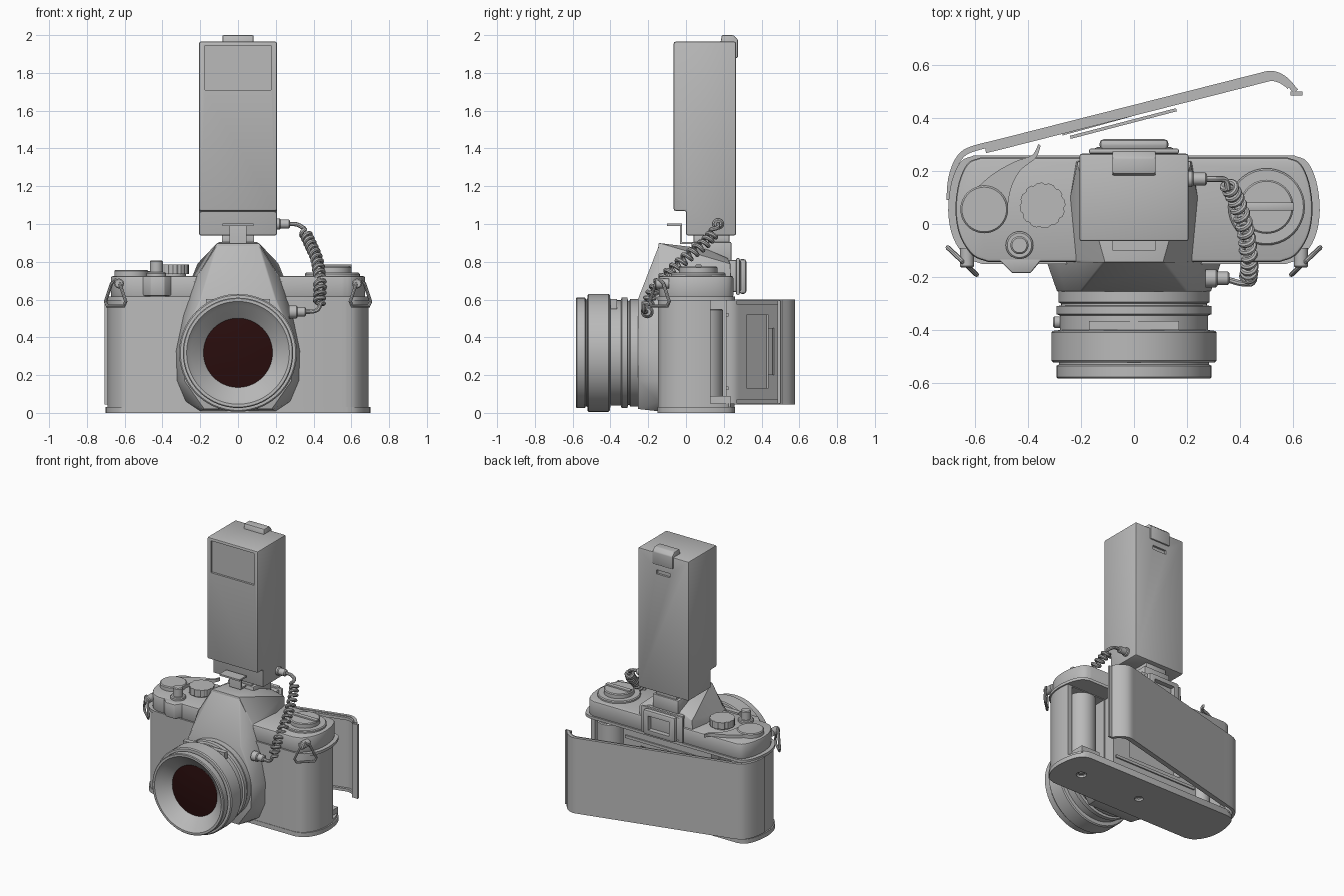
import bpy, bmesh, math
from mathutils import Vector

if "Cube" in bpy.data.objects:
    bpy.data.objects.remove(bpy.data.objects["Cube"])


def material(name, rgb):
    m = bpy.data.materials.new(name)
    m.diffuse_color = (*rgb, 1)
    m.use_nodes = True
    m.node_tree.nodes["Principled BSDF"].inputs["Base Color"].default_value = m.diffuse_color
    return m


GREY = material("grey", (0.49, 0.49, 0.49))
GLASS = material("dark_red_glass", (0.022, 0.004, 0.004))


def shade(ob, mat=GREY):
    ob.data.materials.clear()
    ob.data.materials.append(mat)
    bpy.ops.object.select_all(action='DESELECT')
    ob.select_set(True)
    bpy.context.view_layer.objects.active = ob
    bpy.ops.object.shade_smooth_by_angle(angle=math.radians(32))
    return ob


def finish(name, bm, mat=GREY, bevel=0.0):
    bmesh.ops.remove_doubles(bm, verts=bm.verts, dist=1e-5)
    bmesh.ops.recalc_face_normals(bm, faces=bm.faces)
    if bevel:
        edges = [e for e in bm.edges if len(e.link_faces) == 2 and e.calc_face_angle() > 0.6]
        bmesh.ops.bevel(bm, geom=edges, offset=bevel, segments=2, profile=0.5, affect='EDGES')
    me = bpy.data.meshes.new(name)
    bm.to_mesh(me)
    bm.free()
    ob = bpy.data.objects.new(name, me)
    bpy.context.collection.objects.link(ob)
    return shade(ob, mat)


def extrude(name, pts, t0, t1, axis='z', bevel=0.0):
    place = {'z': lambda a, b, t: (a, b, t), 'x': lambda a, b, t: (t, a, b),
             'y': lambda a, b, t: (a, t, b)}[axis]
    bm = bmesh.new()
    rings = [[bm.verts.new(place(a, b, t)) for a, b in pts] for t in (t0, t1)]
    n = len(pts)
    bm.faces.new(rings[0])
    bm.faces.new(rings[1])
    for i in range(n):
        j = (i + 1) % n
        bm.faces.new((rings[0][i], rings[0][j], rings[1][j], rings[1][i]))
    return finish(name, bm, GREY, bevel)


def box(name, x0, x1, y0, y1, z0, z1, bevel=0.0):
    return extrude(name, [(x0, y0), (x1, y0), (x1, y1), (x0, y1)], z0, z1, 'z', bevel)


def lathe(name, prof, centre, axis='z', mat=GREY, n=48):
    c = Vector(centre)
    bm = bmesh.new()
    rings = []
    for r, h in prof:
        ring = []
        for i in range(n):
            a = 2 * math.pi * i / n
            u, v = r * math.cos(a), r * math.sin(a)
            ring.append(bm.verts.new(c + Vector({'z': (u, v, h), 'y': (u, h, v), 'x': (h, u, v)}[axis])))
        rings.append(ring)
    for p, q in zip(rings, rings[1:]):
        for i in range(n):
            bm.faces.new((p[i], p[(i + 1) % n], q[(i + 1) % n], q[i]))
    return finish(name, bm, mat)


def disc(name, r, centre, h0, h1, axis='z', c=0.006, n=40):
    d = c if h1 > h0 else -c
    return lathe(name, [(0, h0), (r, h0), (r, h1 - d), (r - c, h1), (0, h1)], centre, axis, GREY, n)


def hull(name, pts):
    bm = bmesh.new()
    for x, y, z in pts:
        bm.verts.new((x, y, z))
        bm.verts.new((-x, y, z))
    bmesh.ops.convex_hull(bm, input=bm.verts)
    return finish(name, bm, GREY, 0.006)


def spline(pts, steps=5):
    p = [Vector(v).to_3d() for v in pts]
    p = [2 * p[0] - p[1]] + p + [2 * p[-1] - p[-2]]
    out = []
    for a, b, c, d in zip(p, p[1:], p[2:], p[3:]):
        for i in range(steps):
            t = i / steps
            out.append(0.5 * (2 * b + (c - a) * t + (2 * a - 5 * b + 4 * c - d) * t * t
                              + (3 * b - a - 3 * c + d) * t ** 3))
    return out + [p[-2]]


def ribbon(name, path, thick, z0, z1):
    left, right = [], []
    for i, p in enumerate(path):
        t = (path[min(i + 1, len(path) - 1)] - path[max(i - 1, 0)]).normalized()
        nrm = Vector((-t.y, t.x, 0)) * thick / 2
        left.append((p + nrm)[:2])
        right.append((p - nrm)[:2])
    return extrude(name, left + right[::-1], z0, z1)


def tube(name, pts, r, cyclic=False):
    cu = bpy.data.curves.new(name, 'CURVE')
    cu.dimensions = '3D'
    cu.bevel_depth, cu.bevel_resolution, cu.use_fill_caps = r, 2, True
    s = cu.splines.new('POLY')
    s.points.add(len(pts) - 1)
    for sp, p in zip(s.points, pts):
        sp.co = (*p, 1)
    s.use_cyclic_u = cyclic
    ob = bpy.data.objects.new(name, cu)
    bpy.context.collection.objects.link(ob)
    bpy.ops.object.select_all(action='DESELECT')
    ob.select_set(True)
    bpy.context.view_layer.objects.active = ob
    bpy.ops.object.convert(target='MESH')
    return shade(bpy.context.view_layer.objects.active)


def cut(ob, *cutters):
    for c in cutters:
        m = ob.modifiers.new("cut", 'BOOLEAN')
        m.operation, m.solver, m.object = 'DIFFERENCE', 'EXACT', c
        bpy.context.view_layer.objects.active = ob
        bpy.ops.object.modifier_apply(modifier=m.name)
        bpy.data.objects.remove(c)
    return shade(ob)


# body shell with open film chambers, base and top plates
half = [p[:2] for p in spline([(0.57, -0.15), (0.63, -0.125), (0.68, -0.05), (0.698, 0.05),
                               (0.685, 0.16), (0.65, 0.235), (0.6, 0.258)], 4)]


def outline(s=1.0):
    h = [(x * s, 0.05 + (y - 0.05) * s) for x, y in half]
    return h + [(-x, y) for x, y in h[::-1]]


body = extrude("body", outline(0.99), 0.02, 0.615)
cut(body, box("back_cutter", -0.8, 0.8, 0.13, 0.4, 0.05, 0.6),
    box("right_chamber_cutter", 0.37, 0.65, 0.0, 0.2, 0.06, 0.59),
    box("left_chamber_cutter", -0.64, -0.37, 0.0, 0.2, 0.06, 0.59))
base = extrude("base_plate", outline(1.004), 0.0, 0.032)
cut(base, *[disc("hole_cutter", r, (x, 0.05, 0), -0.05, 0.02) for x, r in ((0, 0.03), (0.5, 0.035))])
disc("base_screw", 0.02, (0.5, 0.05, 0.0), 0.025, 0.005)
extrude("body_ledge", outline(1.004), 0.595, 0.615)
extrude("top_plate", outline(0.965), 0.61, 0.725, bevel=0.012)

# film gate, rails, spool and film canister
gate = box("film_gate", -0.36, 0.36, 0.1, 0.215, 0.05, 0.6)
cut(gate, box("gate_cutter", -0.22, 0.22, 0.15, 0.3, 0.17, 0.48))
for z in (0.12, 0.51):
    box("film_rail", -0.34, 0.34, 0.21, 0.225, z, z + 0.02)
disc("film_canister", 0.095, (0.54, 0.1, 0), 0.09, 0.55)
disc("take_up_spool", 0.06, (-0.5, 0.1, 0), 0.05, 0.6)
box("chamber_foot", 0.5, 0.65, 0.1, 0.235, 0.03, 0.09)

# open rear door with rims and pressure plate
door = spline([(-0.697, 0.09), (-0.69, 0.17), (-0.665, 0.24), (-0.62, 0.279), (-0.5, 0.311)], 4)
door += spline([(0.46, 0.555), (0.52, 0.567), (0.57, 0.545), (0.61, 0.5)], 4)
ribbon("rear_door", door, 0.022, 0.045, 0.6)
inner = [p + Vector((0.005, -0.019, 0)) for p in door[14:-3]]
for z in (0.05, 0.575):
    ribbon("door_rim", inner, 0.018, z, z + 0.02)
box("door_latch", 0.59, 0.635, 0.485, 0.5, 0.05, 0.595)
ribbon("pressure_plate", [Vector((-0.24, 0.327, 0)), Vector((0.16, 0.431, 0))], 0.012, 0.13, 0.52)
ribbon("plate_spring", [Vector((-0.27, 0.337, 0)), Vector((-0.04, 0.40, 0)), Vector((0.17, 0.462, 0))],
       0.006, 0.2, 0.45)

# lens apron and prism housing
hull("lens_apron", [(0.11, -0.14, 0.895), (0.22, -0.14, 0.72), (0.29, -0.14, 0.52), (0.33, -0.14, 0.33),
                    (0.325, -0.14, 0.17), (0.28, -0.14, 0.06), (0.2, -0.14, 0.008), (0.2, -0.255, 0.6),
                    (0.26, -0.255, 0.47), (0.29, -0.255, 0.33), (0.285, -0.255, 0.17), (0.18, -0.255, 0.02)])
hull("prism_housing", [(0.11, -0.145, 0.9), (0.13, 0.22, 0.82), (0.215, 0.235, 0.79), (0.225, 0.24, 0.6),
                       (0.22, -0.14, 0.72), (0.29, -0.14, 0.6), (0.1, 0.1, 0.87)])

# eyepiece
frame = extrude("eyepiece", [(-0.15, 0.64), (0.15, 0.64), (0.15, 0.81), (-0.15, 0.81)], 0.22, 0.29, 'y', 0.012)
rim = extrude("eyepiece_rim", [(-0.13, 0.63), (0.13, 0.63), (0.13, 0.815), (-0.13, 0.815)], 0.28, 0.32, 'y', 0.016)
for part in (frame, rim):
    cut(part, box("eyepiece_cutter", -0.085, 0.085, 0.25, 0.4, 0.67, 0.775))
box("eyepiece_flange", -0.17, 0.17, 0.265, 0.285, 0.625, 0.82, 0.008)

# lens barrel and glass
LZ = 0.318
lathe("lens_barrel", [(0, -0.2), (0.285, -0.2), (0.285, -0.295), (0.275, -0.3), (0.275, -0.307), (0.293, -0.31),
                      (0.293, -0.34), (0.28, -0.345), (0.28, -0.4), (0.305, -0.403), (0.312, -0.41), (0.312, -0.515),
                      (0.305, -0.522), (0.283, -0.523), (0.283, -0.53), (0.292, -0.535), (0.292, -0.578),
                      (0.287, -0.583), (0.272, -0.583), (0.25, -0.56), (0.19, -0.51), (0.181, -0.5), (0, -0.5)],
      (0, 0, LZ), 'y', n=72)
lathe("lens_glass", [(0.183, -0.504), (0.12, -0.512), (0.06, -0.516), (0, -0.517)], (0, 0, LZ), 'y', GLASS, 72)
box("distance_window", -0.17, 0.17, -0.4, -0.365, 0.55, 0.603)
disc("lens_release", 0.022, (0, -0.37, LZ), -0.27, -0.305, 'x')

# controls on the top plate
disc("lever_hub", 0.09, (-0.565, 0.055, 0), 0.72, 0.757)
lever = spline([(-0.6, 0.13), (-0.53, 0.19), (-0.45, 0.235), (-0.385, 0.26), (-0.36, 0.302)])
lever += spline([(-0.352, 0.295), (-0.37, 0.25), (-0.43, 0.2), (-0.465, 0.13), (-0.48, 0.04)])
extrude("wind_lever", [p[:2] for p in lever], 0.728, 0.75)
teeth = [0.086 if i % 6 < 4 else 0.081 for i in range(72)]
extrude("shutter_dial", [(-0.345 + r * math.cos(i * math.pi / 36), 0.07 + r * math.sin(i * math.pi / 36))
                         for i, r in enumerate(teeth)], 0.735, 0.785, bevel=0)
disc("dial_base", 0.07, (-0.345, 0.07, 0), 0.71, 0.74)
disc("release_collar", 0.052, (-0.432, -0.08, 0), 0.72, 0.745)
disc("release_button", 0.034, (-0.432, -0.08, 0), 0.74, 0.808)
extrude("release_housing", [(-0.515, -0.13), (-0.46, -0.185), (-0.39, -0.185), (-0.345, -0.13)], 0.62, 0.725, bevel=0.006)
disc("rewind_ring", 0.145, (0.5, 0.065, 0), 0.715, 0.742)
disc("rewind_knob", 0.102, (0.5, 0.065, 0), 0.74, 0.775)
box("rewind_crank", 0.405, 0.602, 0.05, 0.082, 0.77, 0.785, 0.004)

# strap lugs with triangular rings
for s in (-1, 1):
    disc("strap_lug", 0.026, (s * 0.63, 0, 0.685), -0.09, -0.165, 'y')
    tri = [(0, 0.705), (0.03, 0.685), (0.075, 0.59), (0.06, 0.565), (-0.06, 0.565), (-0.075, 0.59), (-0.03, 0.685)]
    tube("strap_ring", [(s * (0.648 + a * 0.72), -0.14 + a * 0.68, z) for a, z in tri], 0.009, True)

# flash unit with recessed front window
flash = extrude("flash_body", [(-0.065, 1.07), (-0.065, 1.965), (0.265, 1.965), (0.265, 0.94), (0, 0.94), (0, 1.07)],
                -0.206, 0.206, 'x', 0.009)
cut(flash, box("window_cutter", -0.175, 0.175, -0.1, -0.05, 1.71, 1.945),
    box("slot_cutter", -0.055, 0.055, 0.25, 0.3, 1.81, 1.84))
extrude("flash_clip", [(0.18, 1.95), (0.19, 2.0), (0.25, 2.0), (0.275, 1.975), (0.275, 1.88), (0.25, 1.88)],
        -0.082, 0.082, 'x', 0.006)

# hot shoe, foot and bracket
box("hot_shoe", -0.105, 0.105, 0.03, 0.24, 0.8, 0.905, 0.006)
box("flash_foot", -0.085, 0.085, 0.04, 0.23, 0.9, 0.945, 0.005)
extrude("shoe_bracket", [(-0.03, 1.0), (-0.02, 0.995), (-0.02, 0.905), (0.1, 0.905), (0.1, 0.893),
                         (-0.032, 0.893), (-0.032, 0.99)], -0.045, 0.045, 'x')
box("bracket_tab", -0.082, 0.082, -0.1, -0.02, 0.99, 1.002)

# coiled sync cable with plugs
disc("upper_plug", 0.03, (0, 0.17, 1.0), 0.2, 0.225, 'x')
disc("upper_plug_tip", 0.024, (0, 0.17, 1.0), 0.22, 0.275, 'x')
disc("lower_plug", 0.034, (0, -0.205, 0.535), 0.27, 0.315, 'x')
disc("lower_plug_tip", 0.025, (0, -0.205, 0.535), 0.31, 0.36, 'x')
core = spline([(0.355, 0.15, 0.955), (0.385, 0.09, 0.89), (0.415, 0.0, 0.82), (0.43, -0.09, 0.74),
               (0.435, -0.165, 0.66), (0.43, -0.205, 0.575)], 48)
coil = []
for i, p in enumerate(core):
    t = (core[min(i + 1, len(core) - 1)] - core[max(i - 1, 0)]).normalized()
    u = t.cross(Vector((1, 0, 0))).normalized()
    a = 2 * math.pi * 15 * i / len(core)
    coil.append(p + 0.024 * (u * math.cos(a) + t.cross(u) * math.sin(a)))
start = spline([(0.26, 0.17, 1.0), (0.31, 0.17, 0.998), (0.345, 0.165, 0.98), coil[0]])
end = spline([coil[-1], (0.425, -0.225, 0.55), (0.395, -0.222, 0.537), (0.34, -0.205, 0.535)])
tube("sync_cable", start[:-1] + coil + end[1:], 0.0115)
